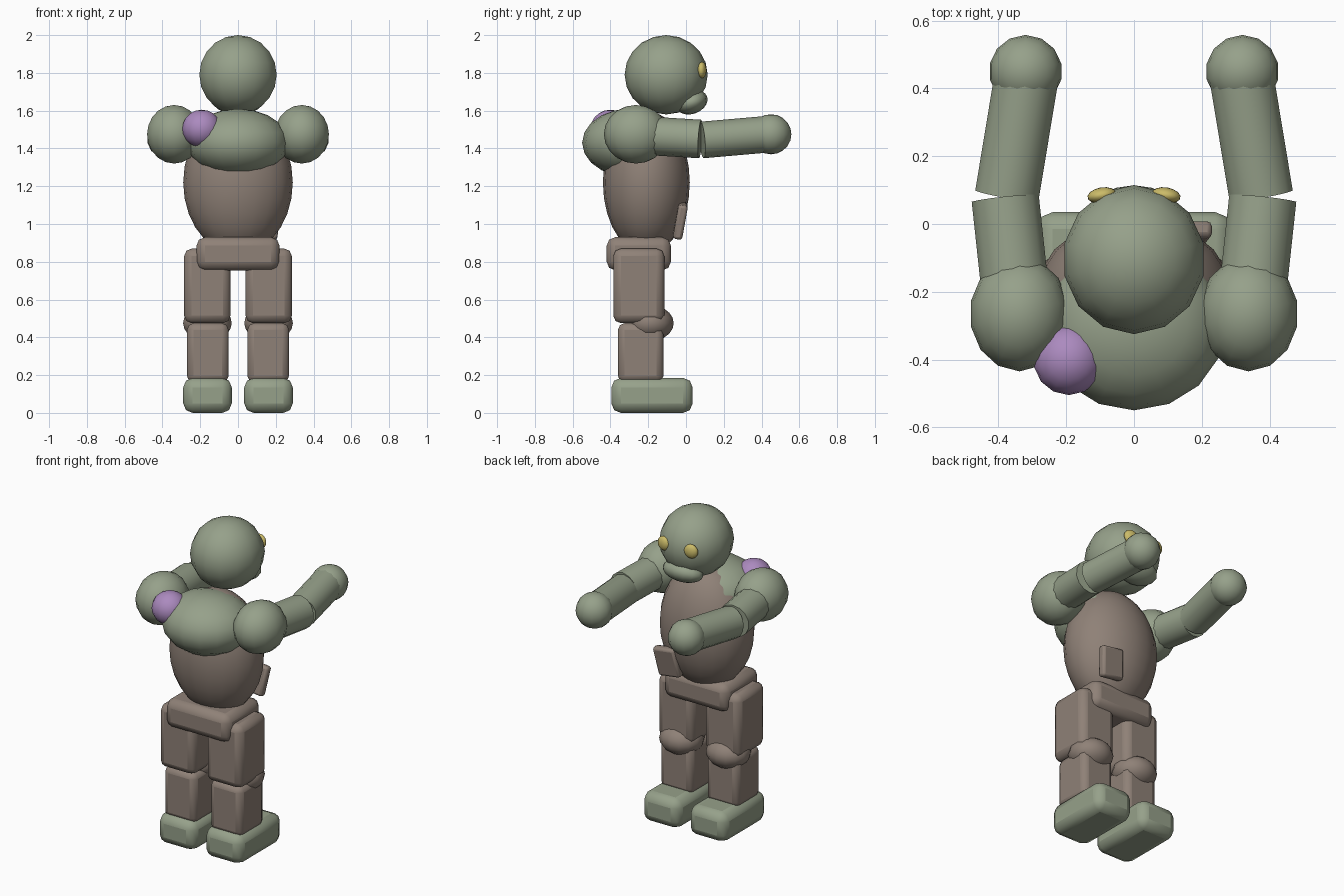
import bpy, math
from mathutils import Vector

if "Cube" in bpy.data.objects:
    bpy.data.objects.remove(bpy.data.objects["Cube"])


def material(name, rgb):
    m = bpy.data.materials.new(name)
    m.diffuse_color = (*rgb, 1)
    m.use_nodes = True
    m.node_tree.nodes["Principled BSDF"].inputs["Base Color"].default_value = m.diffuse_color
    return m


GREEN = material("sage_green", (0.305, 0.355, 0.255))
BROWN = material("warm_brown", (0.275, 0.22, 0.185))
PURPLE = material("soft_purple", (0.41, 0.255, 0.52))
YELLOW = material("dull_yellow", (0.6, 0.5, 0.14))


def finish(name, mat, angle=40):
    ob = bpy.context.object
    ob.name = name
    ob.data.materials.append(mat)
    bpy.ops.object.shade_smooth_by_angle(angle=math.radians(angle))
    return ob


def ball(name, loc, radii, mat, rot=(0, 0, 0), seg=14, rings=10):
    bpy.ops.mesh.primitive_uv_sphere_add(segments=seg, ring_count=rings, radius=1,
                                         location=loc, rotation=[math.radians(a) for a in rot])
    bpy.context.object.scale = radii
    bpy.ops.object.transform_apply(location=False, rotation=False, scale=True)
    return finish(name, mat, 60)


def block(name, lo, hi, mat, bevel=0.04, rot=(0, 0, 0)):
    lo, hi = Vector(lo), Vector(hi)
    bpy.ops.mesh.primitive_cube_add(size=1, location=(lo + hi) / 2,
                                    rotation=[math.radians(a) for a in rot])
    bpy.context.object.scale = hi - lo
    bpy.ops.object.transform_apply(location=False, rotation=False, scale=True)
    ob = finish(name, mat, 25)
    mod = ob.modifiers.new("rounded_edges", "BEVEL")
    mod.width, mod.segments = bevel, 2
    return ob


def limb(name, a, b, radius, mat):
    a, b = Vector(a), Vector(b)
    d = b - a
    bpy.ops.mesh.primitive_cylinder_add(vertices=14, radius=radius, depth=d.length,
                                        location=(a + b) / 2)
    bpy.context.object.rotation_euler = d.to_track_quat("Z", "Y").to_euler()
    return finish(name, mat)


# Torso, upper back and head
ball("torso", (0, -0.21, 1.22), (0.29, 0.23, 0.38), BROWN, seg=20, rings=14)
ball("upper_back", (0, -0.30, 1.43), (0.27, 0.25, 0.18), GREEN, seg=16)
ball("back_growth", (-0.192, -0.40, 1.505), (0.105, 0.105, 0.1), PURPLE)
ball("head", (0, -0.105, 1.79), (0.21, 0.22, 0.21), GREEN)
ball("mouth", (0, 0.03, 1.645), (0.13, 0.087, 0.062), GREEN, rot=(20, 0, 0))

# Pelvis and hip pouch
block("pelvis", (-0.22, -0.42, 0.755), (0.22, -0.08, 0.93), BROWN, 0.045)
block("hip_pouch", (0.07, -0.055, 0.925), (0.22, -0.005, 1.11), BROWN, 0.015, (-10, 8, 0))

# Paired parts
for side, s in (("left", -1), ("right", 1)):
    ball(side + "_eye", (s * 0.095, 0.085, 1.815), (0.043, 0.023, 0.043), YELLOW, rot=(0, 0, -s * 10))
    # Arm reaching forward
    ball(side + "_shoulder", (s * 0.338, -0.265, 1.475), (0.147, 0.17, 0.155), GREEN)
    limb(side + "_upper_arm", (s * 0.345, -0.25, 1.47), (s * 0.38, 0.075, 1.45), 0.102, GREEN)
    limb(side + "_forearm", (s * 0.375, 0.085, 1.445), (s * 0.318, 0.43, 1.475), 0.097, GREEN)
    ball(side + "_hand", (s * 0.32, 0.45, 1.475), (0.108, 0.108, 0.106), GREEN)

    # Leg and foot
    def leg(part, x0, x1, y0, y1, z0, z1, mat, bevel):
        xs = sorted((s * x0, s * x1))
        block(f"{side}_{part}", (xs[0], y0, z0), (xs[1], y1, z1), mat, bevel)

    leg("thigh", 0.04, 0.285, -0.385, -0.115, 0.475, 0.87, BROWN, 0.04)
    ball(side + "_knee", (s * 0.162, -0.19, 0.475), (0.132, 0.125, 0.095), BROWN)
    leg("shin", 0.05, 0.27, -0.36, -0.12, 0.16, 0.475, BROWN, 0.035)
    leg("foot", 0.033, 0.29, -0.395, 0.035, 0.0, 0.185, GREEN, 0.05)
